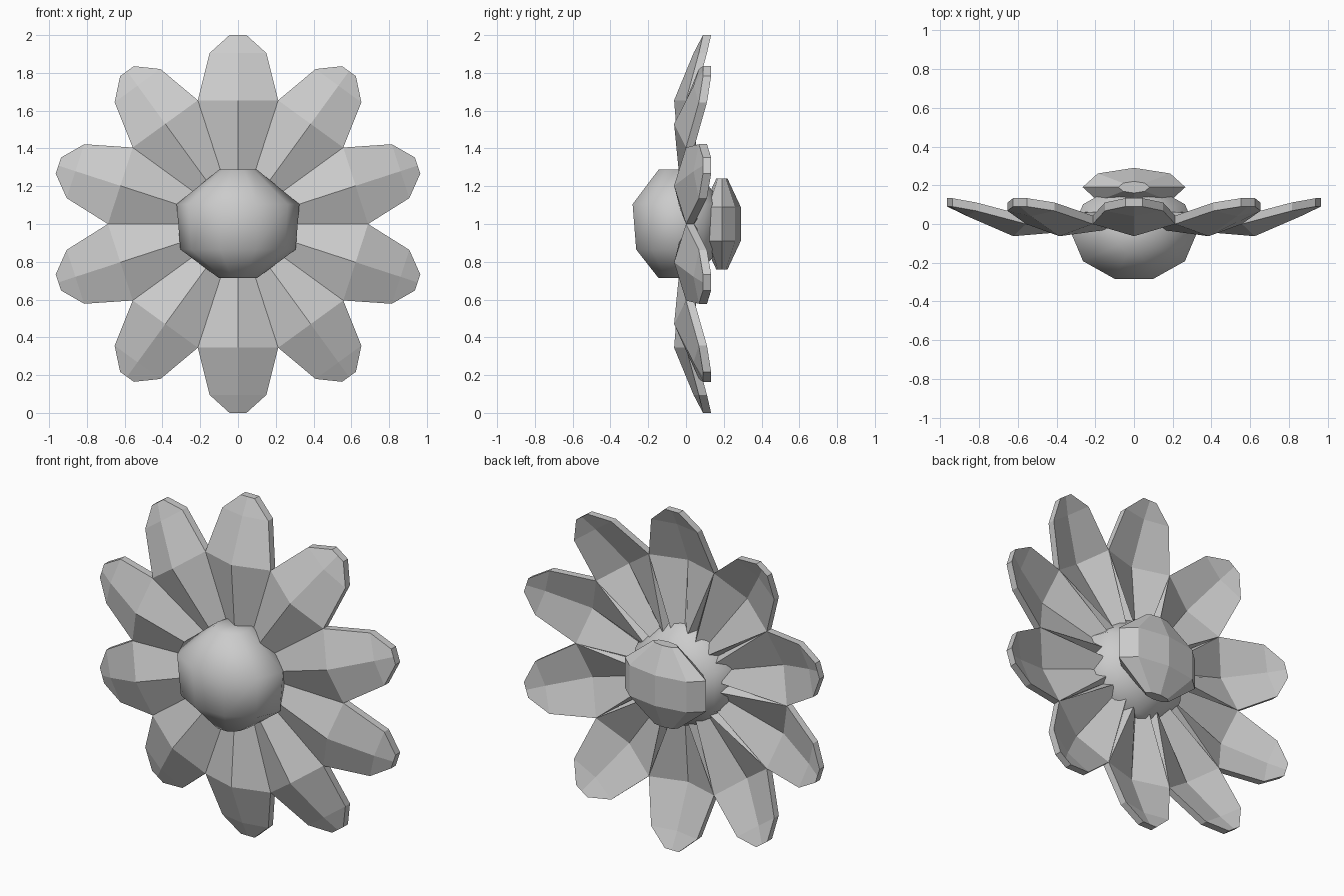
import bpy, bmesh
from math import sin, cos, tan, pi, radians
from mathutils import Matrix, Vector

if "Cube" in bpy.data.objects:
    bpy.data.objects.remove(bpy.data.objects["Cube"])

GREY = (0.6, 0.6, 0.6, 1)
mat = bpy.data.materials.new("grey")
mat.use_nodes = True
mat.diffuse_color = GREY
mat.node_tree.nodes["Principled BSDF"].inputs["Base Color"].default_value = GREY
CENTRE = Vector((0, 0, 1))


def add_object(name, bm, smooth=False):
    bmesh.ops.recalc_face_normals(bm, faces=bm.faces)
    mesh = bpy.data.meshes.new(name)
    for f in bm.faces:
        f.smooth = smooth
    bm.to_mesh(mesh)
    bm.free()
    mesh.materials.append(mat)
    obj = bpy.data.objects.new(name, mesh)
    bpy.context.collection.objects.link(obj)
    return obj


def ring_body(name, sides, turn, y, rings, smooth):
    """Stack of polygon rings, each (height, x radius, y radius), with flat caps."""
    bm = bmesh.new()
    loops = []
    for z, rx, ry in rings:
        angles = [2 * pi * (i + turn) / sides for i in range(sides)]
        loops.append([bm.verts.new((rx * sin(a), y - ry * cos(a), 1 + z)) for a in angles])
    for low, high in zip(loops, loops[1:]):
        for i in range(sides):
            j = (i + 1) % sides
            bm.faces.new((low[i], low[j], high[j], high[i]))
    bm.faces.new(loops[0])
    bm.faces.new(loops[-1])
    return add_object(name, bm, smooth)


# Petal cross-sections: distance from centre, half width, ridge y, edge y
sector = tan(radians(18))
sections = [
    (0.10, 0.10 * sector, 0.05, 0.08),
    (0.24, 0.24 * sector, -0.03, 0.02),
    (0.655, 0.655 * sector, -0.063, 0.0),
    (0.905, 0.15, 0.04, 0.068),
    (1.0, 0.045, 0.09, 0.09),
]


def petal(index):
    bm = bmesh.new()
    rows = [[bm.verts.new(p) for p in ((-w, edge, r), (0, ridge, r), (w, edge, r))]
            for r, w, ridge, edge in sections]
    for a, b in zip(rows, rows[1:]):
        for i in range(2):
            bm.faces.new((a[i], a[i + 1], b[i + 1], b[i]))
    # Thicken straight back, leaning the rear edges in near the middle
    front = list(bm.faces)
    back = bmesh.ops.extrude_face_region(bm, geom=front, use_keep_orig=True)
    for v in back["geom"]:
        if isinstance(v, bmesh.types.BMVert):
            v.co.y += 0.043
            if v.co.z < 0.5:
                v.co.x *= 0.6
    turn = Matrix.Rotation(index * pi / 5, 4, "Y")
    bm.transform(Matrix.Translation(CENTRE) @ turn)
    add_object(f"petal_{index + 1}", bm)


for n in range(10):
    petal(n)

# Rounded flower centre in front, faceted calyx behind
ring_body("flower_centre", 10, 0.5, -0.045,
          [(-0.287, 0.1, 0.105), (-0.135, 0.305, 0.23), (0.105, 0.325, 0.25), (0.288, 0.1, 0.105)], True)
ring_body("calyx", 8, 0, 0.19,
          [(-0.24, 0.08, 0.03), (-0.09, 0.265, 0.1), (0.09, 0.265, 0.1), (0.24, 0.08, 0.03)], False)
